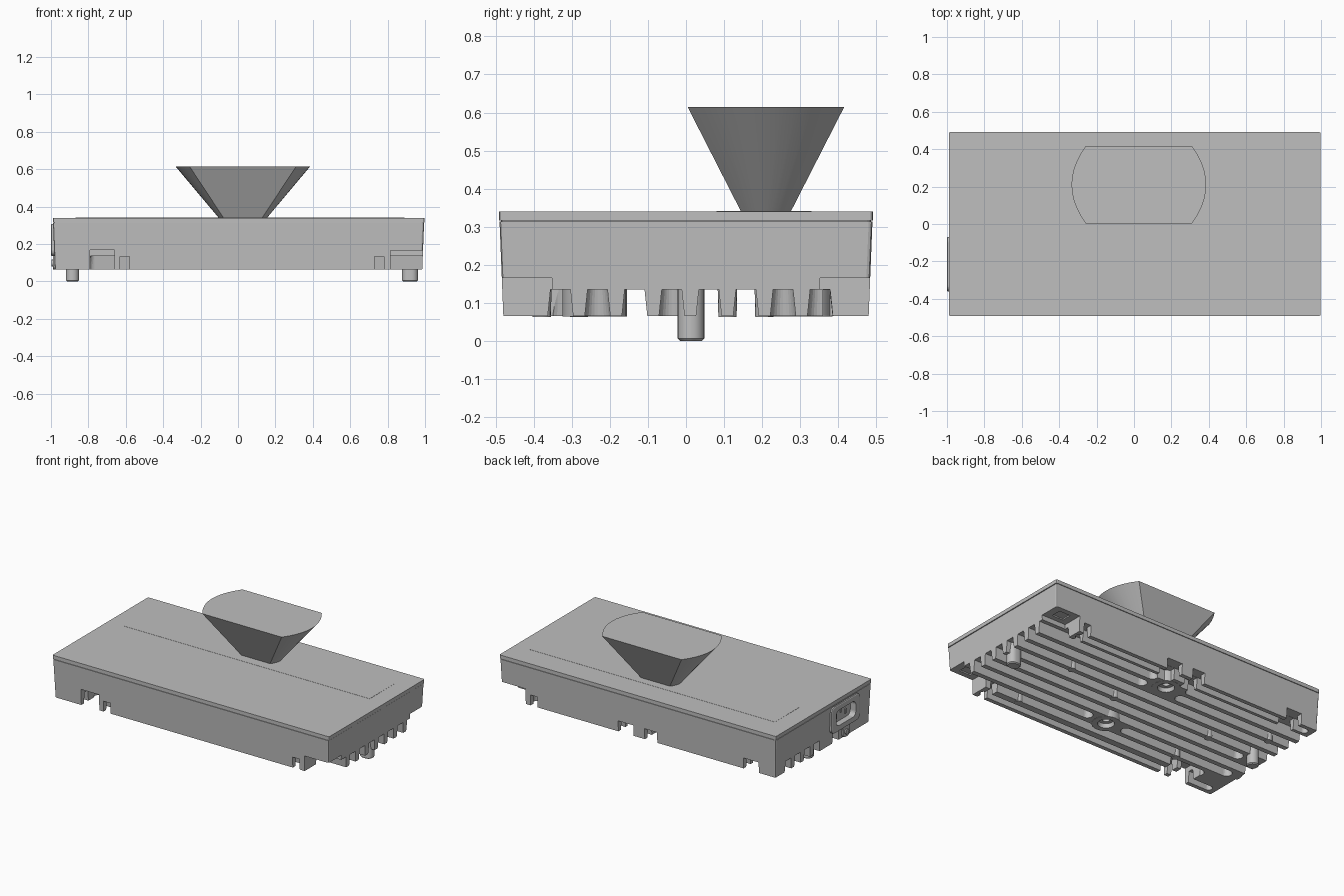
import bpy, bmesh
from math import sin, cos, pi, radians

cube = bpy.data.objects.get("Cube")
if cube:
    bpy.data.objects.remove(cube, do_unlink=True)


def material(name, value):
    m = bpy.data.materials.new(name)
    m.use_nodes = True
    color = (value, value, value, 1)
    m.diffuse_color = color
    m.node_tree.nodes["Principled BSDF"].inputs["Base Color"].default_value = color
    return m


GREY = material("cast grey", 0.52)


def rounded(cx, cy, hx, hy, r, z, steps=6):
    """Rounded rectangle loop; a full radius gives a circle or slot."""
    pts = []
    for k, (sx, sy) in enumerate([(1, 1), (-1, 1), (-1, -1), (1, -1)]):
        for i in range(steps + 1):
            a = (k + i / steps) * pi / 2
            pts.append((cx + sx * (hx - r) + r * cos(a),
                        cy + sy * (hy - r) + r * sin(a), z))
    return pts


def circle(cx, cy, r, z, n=24):
    return [(cx + r * cos(2 * pi * i / n), cy + r * sin(2 * pi * i / n), z)
            for i in range(n)]


def rect(x0, x1, y0, y1, z):
    return [(x0, y0, z), (x1, y0, z), (x1, y1, z), (x0, y1, z)]


def loft(name, loops, along_x=False):
    """Skin a stack of loops and cap both ends."""
    bm = bmesh.new()
    rings = []
    for loop in loops:
        rings.append([bm.verts.new((w, u, v) if along_x else (u, v, w))
                      for u, v, w in loop])
    n = len(rings[0])
    for a, b in zip(rings, rings[1:]):
        for i in range(n):
            j = (i + 1) % n
            bm.faces.new((a[i], a[j], b[j], b[i]))
    bm.faces.new(rings[0][::-1])
    bm.faces.new(rings[-1])
    bmesh.ops.remove_doubles(bm, verts=bm.verts, dist=1e-5)
    bmesh.ops.recalc_face_normals(bm, faces=bm.faces)
    mesh = bpy.data.meshes.new(name)
    bm.to_mesh(mesh)
    bm.free()
    ob = bpy.data.objects.new(name, mesh)
    bpy.context.collection.objects.link(ob)
    mesh.materials.append(GREY)
    return ob


def activate(ob):
    bpy.ops.object.select_all(action='DESELECT')
    ob.select_set(True)
    bpy.context.view_layer.objects.active = ob


def smooth(ob):
    activate(ob)
    bpy.ops.object.shade_smooth_by_angle(angle=radians(30))


def cut(target, cutter):
    cutter.hide_render = True
    mod = target.modifiers.new("cut", 'BOOLEAN')
    mod.operation = 'DIFFERENCE'
    mod.solver = 'EXACT'
    mod.object = cutter
    activate(target)
    bpy.ops.object.modifier_apply(modifier=mod.name)
    bpy.data.objects.remove(cutter, do_unlink=True)


def box_cut(target, x0, x1, y0, y1, z0, z1):
    cut(target, loft("cutter", [rect(x0, x1, y0, y1, z0), rect(x0, x1, y0, y1, z1)]))


VALLEY, FLOOR = 0.135, 0.04


def groove(target, x0, x1, y, half):
    """Round-ended tapered groove in the underside."""
    cx, hx, top = (x0 + x1) / 2, (x1 - x0) / 2, half - 0.01
    cut(target, loft("cutter", [rounded(cx, y, hx, half, half, FLOOR),
                                rounded(cx, y, hx - 0.01, top, top, VALLEY)]))


# Tapered housing with a fine seam at its top
housing = loft("housing", [
    rounded(0.003, 0, 0.982, 0.48, 0.01, 0.065, 2),
    rounded(0.003, 0, 0.992, 0.49, 0.01, 0.313, 2),
    rounded(0.003, 0, 0.988, 0.486, 0.01, 0.313, 2),
    rounded(0.003, 0, 0.988, 0.486, 0.01, 0.318, 2)])

# Flat lid with its faint raised strip
loft("lid", [rounded(0.004, 0, 0.994, 0.491, 0.008, z, 2) for z in (0.316, 0.34)])
loft("lid_strip", [rect(-0.87, 0.89, 0.08, 0.33, z) for z in (0.339, 0.341)])

# Grooves that leave the cooling fins, some stopped by the bosses or end wall
starts = {0: -0.8, 1: -0.93, 3: -0.85}
for i in range(8):
    y = -0.33 + 0.0975 * i
    start = starts.get(i, -1.1)
    if i in (1, 6, 7):
        groove(housing, start, -0.1, y, 0.036)
        groove(housing, 0.12, 1.1, y, 0.036)
    else:
        groove(housing, start, 1.1, y, 0.036)

# Closed channels just inside the long walls
for y in (-0.43, 0.43):
    groove(housing, -0.95, 0.8, y, 0.026)

# Notches in the long walls and at the left corners
for x0, x1, top in [(-0.79, -0.66, 0.168), (-0.63, -0.58, 0.134), (0.73, 0.78, 0.134)]:
    box_cut(housing, x0, x1, -0.6, -0.335, FLOOR, top)
for x0, x1 in [(-0.86, -0.75), (-0.13, -0.04), (0.04, 0.15), (0.73, 0.78)]:
    box_cut(housing, x0, x1, 0.36, 0.6, FLOOR, 0.134)
for s in (-1, 1):
    y0, y1 = sorted((s * 0.352, s * 0.6))
    box_cut(housing, 0.815, 1.1, y0, y1, FLOOR, 0.165)
    y0, y1 = sorted((s * 0.385, s * 0.45))
    box_cut(housing, 0.86, 0.94, y0, y1, 0.1, 0.173)

# Ring bosses in the middle of the underside
for x, y, side in [(0.01, 0.3, "back"), (0.01, -0.24, "front")]:
    cut(housing, loft("cutter", [circle(x, y, 0.07, z) for z in (FLOOR, 0.13)]))
    ring = loft("ring_boss_" + side, [
        circle(x, y, 0.085, 0.15), circle(x, y, 0.085, 0.064),
        circle(x, y, 0.05, 0.064), circle(x, y, 0.045, 0.09),
        circle(x, y, 0.022, 0.09), circle(x, y, 0.022, 0.13)])
    smooth(ring)

# Feet
for side, x, r in (("right", -0.885, 0.035), ("left", 0.92, 0.043)):
    foot = loft("foot_" + side, [
        rounded(x, 0.013, r, 0.035, 0.034, 0.15),
        rounded(x, 0.013, r, 0.035, 0.034, 0.006),
        rounded(x, 0.013, r - 0.006, 0.029, 0.028, 0)])
    smooth(foot)

# Round pins that swell out of the fins
for i, (x, y) in enumerate([(0.56, 0.109), (0.555, -0.379), (0.16, 0.011),
                            (-0.84, 0.206), (-0.55, 0.011), (-0.55, -0.281)]):
    pin = loft("pin_%d" % (i + 1), [circle(x, y, 0.026, 0.15, 16),
                                    circle(x, y, 0.024, 0.063, 16)])
    smooth(pin)

# Power socket on the right end
SY, SZ = -0.215, 0.222
cut(housing, loft("cutter", [rounded(SY, SZ, 0.11, 0.06, 0.03, x)
                             for x in (-1.1, -0.9)], True))
loft("socket_frame", [
    rounded(SY, SZ, 0.145, 0.085, 0.03, -0.96),
    rounded(SY, SZ, 0.145, 0.085, 0.03, -0.997),
    rounded(SY, SZ, 0.14, 0.08, 0.03, -1.0),
    rounded(SY, SZ, 0.1, 0.05, 0.03, -1.0),
    rounded(SY, SZ, 0.1, 0.05, 0.03, -0.91)], True)
for i, (dy, dz) in enumerate([(-0.05, -0.01), (0, 0.015), (0.05, -0.01)]):
    loft("socket_pin_%d" % (i + 1),
         [rounded(SY + dy, SZ + dz, 0.008, 0.016, 0.004, x, 2)
          for x in (-0.9, -0.965)], True)

# Screw ear below the socket
EY = -0.2325
loft("socket_ear", [rounded(EY, 0.11, 0.035, 0.045, 0.025, x)
                    for x in (-0.93, -0.99)], True)
screw = loft("socket_screw", [circle(EY, 0.098, 0.018, x, 16)
                              for x in (-0.96, -0.998)], True)
smooth(screw)


# Flared hopper with straight front and back and bowed ends
def hopper_loop(hx, hy, bulge, z, steps=10):
    pts = []
    for s in (1, -1):
        for i in range(steps + 1):
            t = -1 + 2 * i / steps
            pts.append((0.026 + s * (hx + bulge * (1 - t * t)), 0.21 + s * hy * t, z))
    return pts


hopper = loft("hopper", [hopper_loop(0.1, 0.063, 0.025, 0.335),
                         hopper_loop(0.285, 0.206, 0.075, 0.615)])
smooth(hopper)
